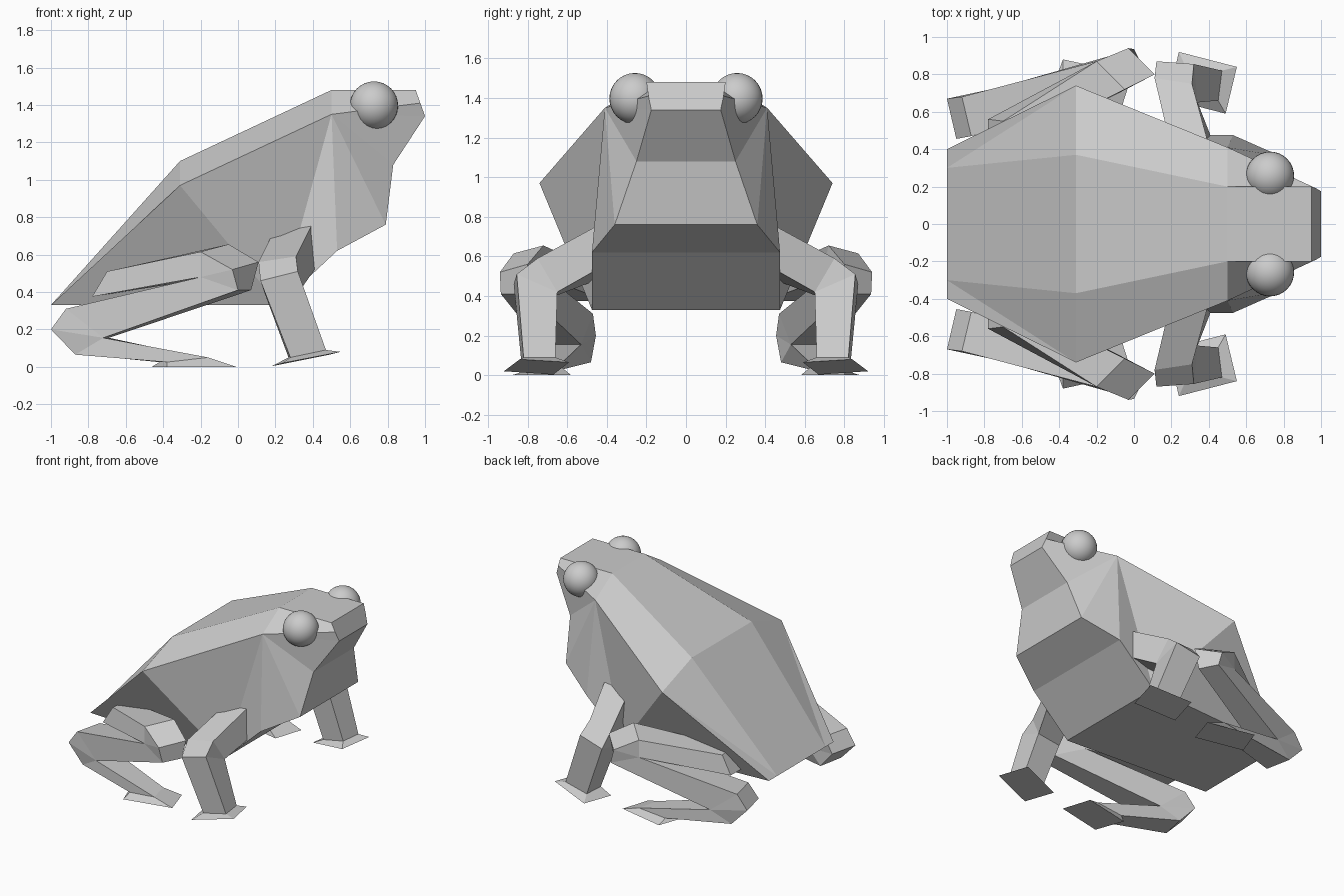
import bpy, bmesh
from mathutils import Vector

if "Cube" in bpy.data.objects:
    bpy.data.objects.remove(bpy.data.objects["Cube"])


def make_object(name, bm):
    bmesh.ops.remove_doubles(bm, verts=bm.verts, dist=0.0005)
    bmesh.ops.recalc_face_normals(bm, faces=bm.faces)
    me = bpy.data.meshes.new(name)
    bm.to_mesh(me)
    bm.free()
    ob = bpy.data.objects.new(name, me)
    bpy.context.collection.objects.link(ob)
    return ob


def loft_leg(name, rings, side):
    """Skin four-point rings into a closed limb; side is +1 or -1 in y."""
    bm = bmesh.new()
    vs = [[bm.verts.new((x, y * side, z)) for x, y, z in r] for r in rings]
    for a, b in zip(vs, vs[1:]):
        for i in range(4):
            j = (i + 1) % 4
            # skip the collapsed faces on the inside of a bend
            if (a[i].co - b[i].co).length + (a[j].co - b[j].co).length > 0.001:
                bm.faces.new((a[i], a[j], b[j], b[i]))
    bm.faces.new(vs[0])
    bm.faces.new(vs[-1])
    return make_object(name, bm)


# Body: one half of the faceted shell, reflected in y
half = [
    (-1, .30, .33), (-1, .40, .33),          # tail: top, side
    (-.31, .37, 1.10), (-.31, .74, .97),     # back hump: top, ridge
    (.50, .20, 1.48), (.50, .41, 1.35),      # head start: top, ridge
    (.95, .20, 1.48), (.975, .19, 1.41), (1, .175, 1.34),  # snout
    (.83, .25, 1.08), (.79, .36, .76),       # throat
    (.53, .475, .62), (.22, .475, .33),      # chest, belly
]
side_faces = [(0, 2, 3), (0, 3, 1), (2, 4, 5, 3), (4, 6, 7, 5), (5, 7, 8),
              (5, 8, 9), (5, 9, 10), (5, 10, 11), (5, 11, 12), (5, 12, 3),
              (3, 12, 1)]
centre_line = [0, 2, 4, 6, 7, 8, 9, 10, 11, 12]
bm = bmesh.new()
L = [bm.verts.new(p) for p in half]
R = [bm.verts.new((x, -y, z)) for x, y, z in half]
for V in (L, R):
    for f in side_faces:
        bm.faces.new([V[i] for i in f])
for a, b in zip(centre_line, centre_line[1:]):
    bm.faces.new((L[a], L[b], R[b], R[a]))
bm.faces.new((L[1], L[0], R[0], R[1], R[12], L[12]))
make_object("body", bm)

# Front leg: shoulder, elbow bend, ankle, splayed foot
front_leg = [
    [(.20, .40, .74), (.40, .42, .77), (.43, .42, .55), (.23, .40, .50)],
    [(.11, .78, .56), (.31, .75, .59), (.34, .65, .42), (.14, .66, .40)],
    [(.12, .87, .46), (.32, .855, .51), (.34, .65, .42), (.14, .66, .40)],
    [(.28, .83, .05), (.47, .82, .09), (.45, .66, .09), (.27, .67, .05)],
    [(.24, .92, .02), (.55, .84, .08), (.49, .59, .065), (.18, .67, .003)],
]

# Back leg: hip, folded knee, heel bend, ankle, flat foot
bend_i, bend_o = (-.12, .68, .48), (-.20, .87, .48)
heel_o, heel_i = (-.72, .73, .155), (-.69, .53, .155)
back_leg = [
    [(-.70, .55, .51), (-.68, .40, .51), (-.78, .40, .375), (-.78, .56, .375)],
    [(-.20, .87, .615), (-.05, .72, .655), bend_i, bend_o],
    [(-.03, .94, .52), (.11, .80, .56), bend_i, bend_o],
    [(0, .935, .41), (.07, .80, .41), bend_i, bend_o],
    [heel_o, heel_i, (-.87, .47, .31), (-.92, .68, .31)],
    [heel_o, heel_i, (-.95, .455, .20), (-1, .67, .20)],
    [heel_o, heel_i, (-.83, .48, .065), (-.87, .68, .065)],
    [(-.16, .81, .05), (-.20, .64, .05), (-.42, .64, .025), (-.38, .80, .025)],
    [(-.01, .80, 0), (-.08, .58, 0), (-.46, .66, 0), (-.38, .88, 0)],
]

for side, tag in ((1, "left"), (-1, "right")):
    loft_leg("front_leg_" + tag, front_leg, side)
    loft_leg("back_leg_" + tag, back_leg, side)
    # Eye
    bpy.ops.mesh.primitive_uv_sphere_add(segments=32, ring_count=16, radius=.129,
                                         location=(.727, .258 * side, 1.397))
    eye = bpy.context.object
    eye.name = "eye_" + tag
    bpy.ops.object.shade_smooth()
